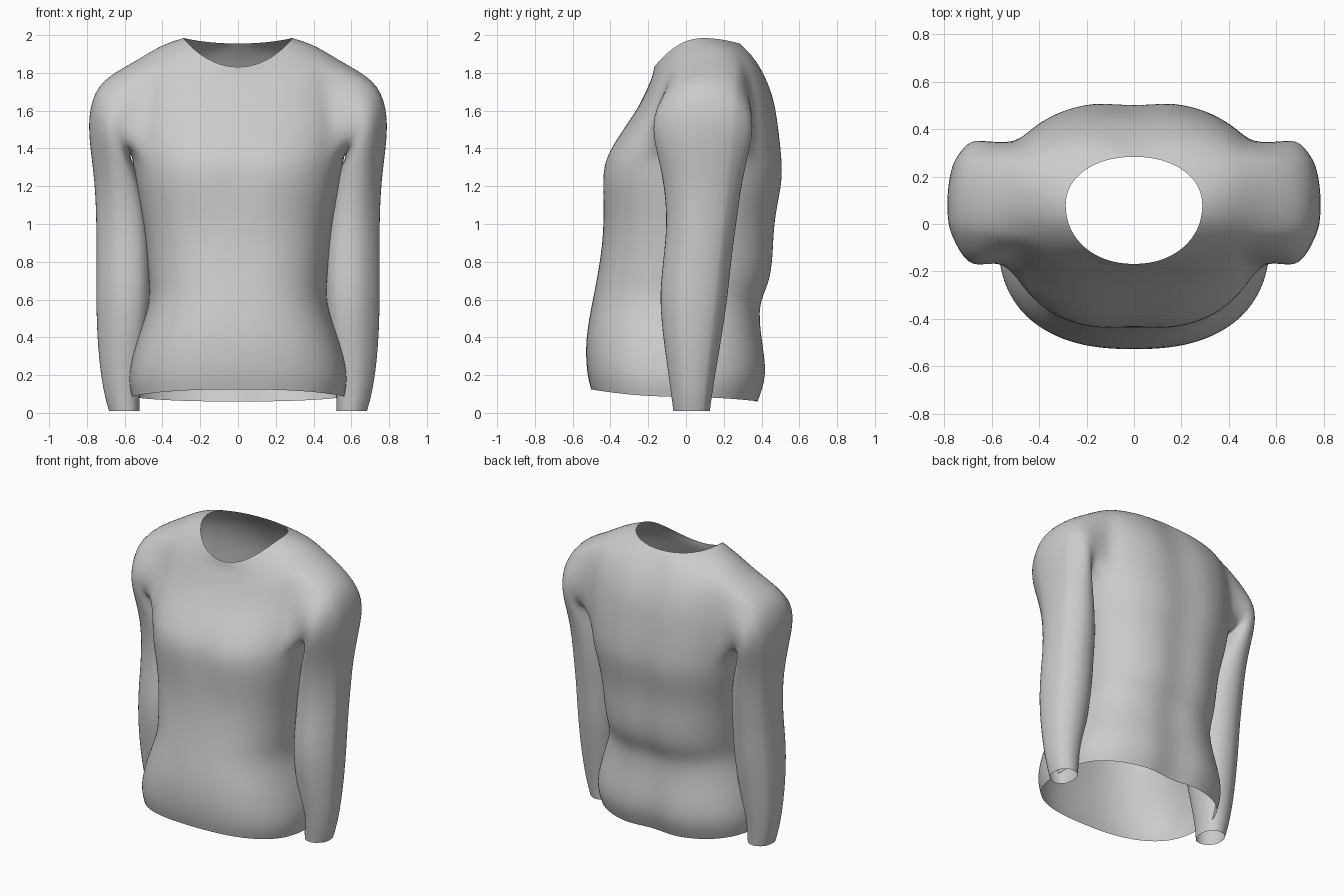
import bpy, bmesh, math

cube = bpy.data.objects.get("Cube")
if cube:
    bpy.data.objects.remove(cube, do_unlink=True)

COLS = 32        # columns around the body
HALF_HOLE = 3    # armhole half width in columns
LOW, HIGH = 8, 11  # rings bounding the armhole

# Body rings: half width, side y, side z, front y, front z, back y, back z
flat = [(.565, -.04, .085, -.505, .125, .395, .06),
        (.59, -.04, .2, -.53, .22, .45, .2),
        (.535, -.03, .4, -.535, .4, .41, .4),
        (.465, 0, .58, -.495, .6, .395, .58),
        (.475, .01, .7, -.47, .73, .455, .68),
        (.485, .02, .85, -.447, .87, .475, .83),
        (.505, .03, 1.02, -.437, 1.02, .478, 1.02),
        (.545, .05, 1.2, -.455, 1.22, .525, 1.22),
        (.56, .07, 1.35, -.445, 1.35, .52, 1.35)]
yoke = [(.58, .08, 1.5, -.335, 1.5, .50, 1.52),
        (.57, .1, 1.67, -.25, 1.62, .475, 1.68),
        (.55, .13, 1.86, -.2, 1.73, .41, 1.82),
        (.41, .12, 1.95, -.175, 1.79, .345, 1.91),
        (.29, .08, 1.985, -.17, 1.83, .285, 1.955)]

# Sleeve rings: centre x, y, z, tilt in degrees, half width, half depth
sleeve = [(.65, .085, 1.57, 22, .215, .285),
          (.677, .085, 1.475, 39, .18, .285),
          (.662, .085, 1.37, 57, .155, .26),
          (.622, .085, 1.2, 80, .138, .22),
          (.603, .08, 1.0, 90, .148, .198),
          (.6, .055, .8, 90, .15, .195),
          (.6, .035, .6, 90, .153, .197),
          (.61, .03, .35, 90, .135, .16),
          (.618, .028, .13, 90, .1, .122),
          (.602, .028, .01, 90, .082, .105)]


def power(v, p):
    return math.copysign(abs(v) ** p, v)


def body_ring(bm, row, index):
    """One loop of the body, squarer at the back, with spine and chest shaping."""
    width, ys, zs, yf, zf, yb, zb = row
    neck = index == len(flat) + len(yoke) - 1
    verts = []
    for i in range(COLS):
        a = 2 * math.pi * i / COLS
        p = .95 if neck else .8
        c, s = power(math.cos(a), p), power(math.sin(a), p)
        x = width * c
        y_end, z_end = (yb, zb) if s > 0 else (yf, zf)
        y = ys + (y_end - ys) * abs(s)
        z = zs + (z_end - zs) * s * s
        groove = math.exp(-(x / .08) ** 2)
        if s > 0 and not neck:
            y -= (.04 if index < 2 else .025) * groove
        elif index in (7, 8):
            y += .02 * groove
        verts.append(bm.verts.new((x, y, z)))
    return verts


def bridge(bm, lower, upper, skip=()):
    n = len(lower)
    for i in range(n):
        if i not in skip:
            j = (i + 1) % n
            bm.faces.new((lower[i], lower[j], upper[j], upper[i]))


bm = bmesh.new()

# Body with open hem, neck and armholes
rings = [body_ring(bm, row, i) for i, row in enumerate(flat + yoke)]
half = COLS // 2
hole = {(k + base) % COLS for base in (0, half) for k in range(-HALF_HOLE, HALF_HOLE)}
for i in range(len(rings) - 1):
    bridge(bm, rings[i], rings[i + 1], hole if LOW <= i < HIGH else ())

# Sleeves grown from the armhole edges, bending down to the cuffs
for side, base in ((1, 0), (-1, half)):
    def at(r, k):
        return rings[r][(base + k) % COLS]
    h = HALF_HOLE
    loop = [at(LOW, k) for k in range(-h, h)]
    loop += [at(r, h) for r in range(LOW, HIGH)]
    loop += [at(HIGH, k) for k in range(h, -h, -1)]
    loop += [at(r, -h) for r in range(HIGH, LOW, -1)]
    ys = [v.co.y for v in loop]
    zs = [v.co.z for v in loop]
    cy, cz = (min(ys) + max(ys)) / 2, (min(zs) + max(zs)) / 2
    ry, rz = max(ys) - cy, max(zs) - cz
    angles = [math.atan2((v.co.z - cz) / rz, (v.co.y - cy) / ry) for v in loop]
    previous = loop
    for x, y, z, tilt, wide, deep in sleeve:
        t = math.radians(tilt)
        ring = []
        for a in angles:
            u = wide * math.sin(a)
            ring.append(bm.verts.new((side * (x + u * math.sin(t)),
                                      y + deep * math.cos(a),
                                      z + u * math.cos(t))))
        bridge(bm, previous, ring)
        previous = ring

bmesh.ops.recalc_face_normals(bm, faces=bm.faces)
mesh = bpy.data.meshes.new("long_sleeve_shirt")
bm.to_mesh(mesh)
bm.free()
shirt = bpy.data.objects.new("long_sleeve_shirt", mesh)
bpy.context.collection.objects.link(shirt)

# Plain grey cloth
cloth = bpy.data.materials.new("grey_cloth")
cloth.use_nodes = True
cloth.diffuse_color = (.6, .6, .6, 1)
cloth.node_tree.nodes["Principled BSDF"].inputs["Base Color"].default_value = (.6, .6, .6, 1)
mesh.materials.append(cloth)

# Soft rounded surface
smooth = shirt.modifiers.new("smooth_cloth", 'SUBSURF')
smooth.levels = smooth.render_levels = 2
for poly in mesh.polygons:
    poly.use_smooth = True
